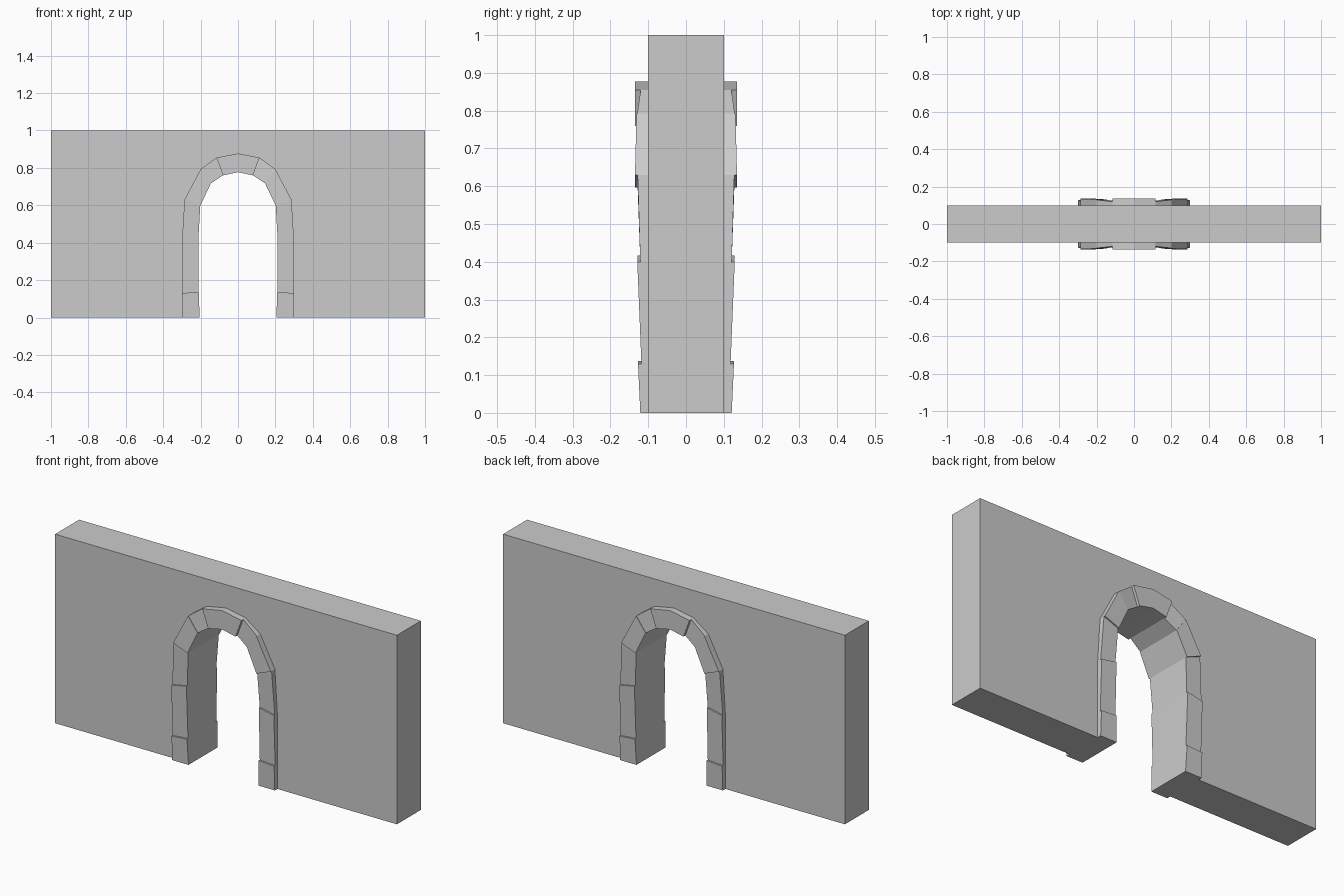
import bpy, bmesh

if "Cube" in bpy.data.objects:
    bpy.data.objects.remove(bpy.data.objects["Cube"])

# right half of the arch, bottom to top: seam points (x, z)
OUTER = [(0.30, 0.0), (0.30, 0.13), (0.30, 0.40), (0.286, 0.63),
         (0.20, 0.793), (0.115, 0.855), (0.0, 0.877)]
INNER = [(0.205, 0.0), (0.21, 0.137), (0.212, 0.417), (0.202, 0.597),
         (0.145, 0.717), (0.08, 0.76), (0.0, 0.777)]
# face distance from y = 0 for each stone, at its lower and upper seam
DEPTH = [(0.121, 0.127), (0.118, 0.129), (0.121, 0.128),
         (0.135, 0.131), (0.129, 0.120)]
KEY_DEPTH = 0.135
HALF = 0.10


def prism(name, profile, near, far, back_face=True):
    """Extrude an x-z profile from per-point y values near to y = far."""
    bm = bmesh.new()
    a = [bm.verts.new((x, y, z)) for (x, z), y in zip(profile, near)]
    b = [bm.verts.new((x, far, z)) for x, z in profile]
    bm.faces.new(a)
    if back_face:
        bm.faces.new(b[::-1])
    n = len(a)
    for i in range(n):
        j = (i + 1) % n
        bm.faces.new((a[i], b[i], b[j], a[j]))
    bmesh.ops.recalc_face_normals(bm, faces=bm.faces)
    mesh = bpy.data.meshes.new(name)
    bm.to_mesh(mesh)
    bm.free()
    obj = bpy.data.objects.new(name, mesh)
    bpy.context.collection.objects.link(obj)
    return obj


def mirrored(pts):
    return [(-x, z) for x, z in pts]


# wall with the arched opening cut into its outline
opening = INNER + mirrored(INNER[:-1])[::-1]
outline = [(1, 0), *opening, (-1, 0), (-1, 1), (1, 1)]
prism("wall", outline, [-HALF] * len(outline), HALF)

# arch stones on both faces of the wall
for face, s in (("front", -1), ("back", 1)):
    for i, (lo, hi) in enumerate(DEPTH):
        stone = [OUTER[i], OUTER[i + 1], INNER[i + 1], INNER[i]]
        ys = [s * lo, s * hi, s * hi, s * lo]
        prism(f"{face}_stone_right_{i}", stone, ys, s * HALF, False)
        prism(f"{face}_stone_left_{i}", mirrored(stone), ys, s * HALF, False)
    # keystone
    key = [OUTER[5], OUTER[6], *mirrored([OUTER[5], INNER[5]]), INNER[6], INNER[5]]
    prism(f"{face}_keystone", key, [s * KEY_DEPTH] * 6, s * HALF, False)
